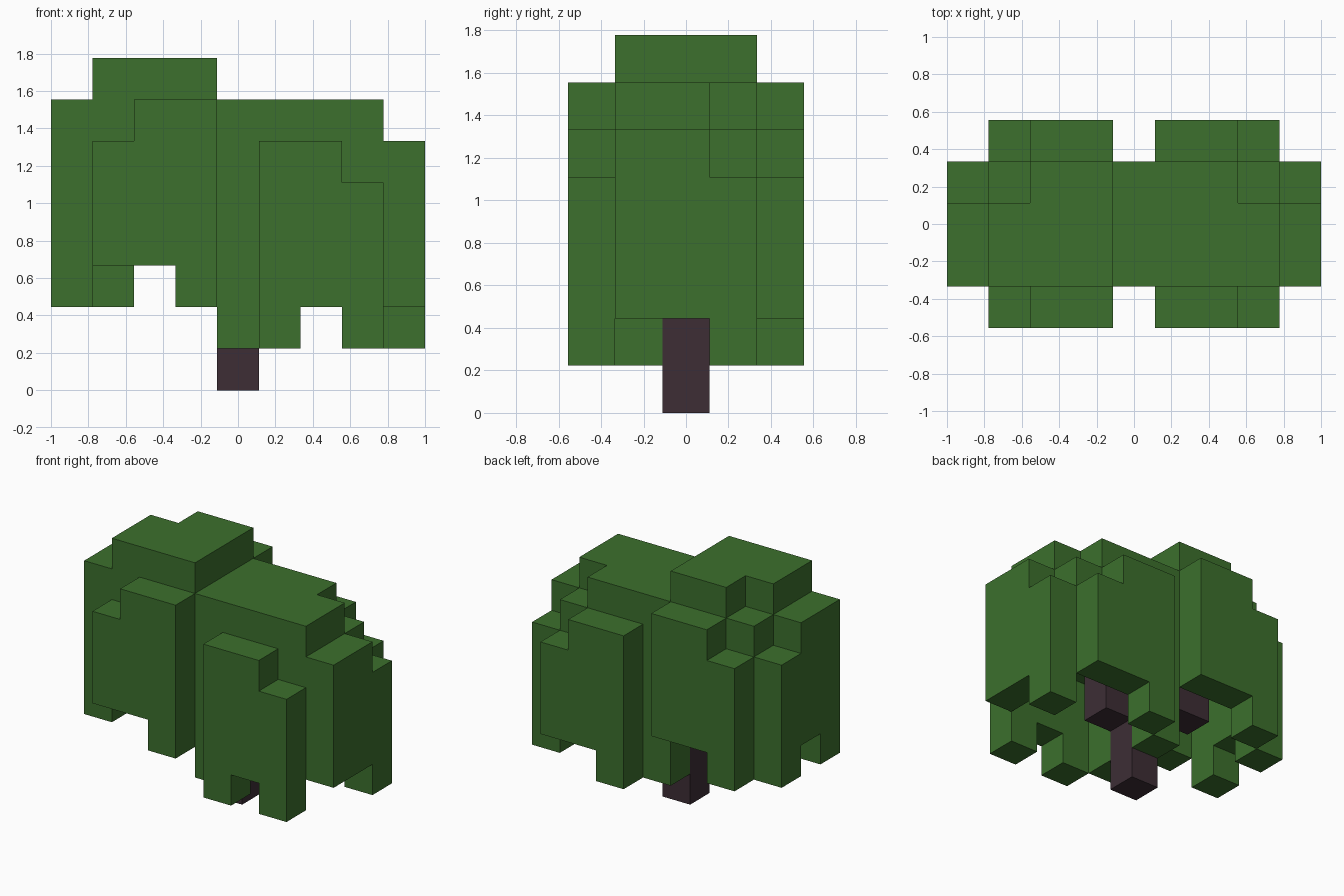
import bpy
import bmesh
from mathutils import Vector

old = bpy.data.objects.get("Cube")
if old:
    bpy.data.objects.remove(old, do_unlink=True)

UNIT = 2 / 9  # edge of one block


def make_material(name, rgb):
    mat = bpy.data.materials.new(name)
    mat.use_nodes = True
    colour = (*rgb, 1)
    mat.diffuse_color = colour
    mat.node_tree.nodes["Principled BSDF"].inputs["Base Color"].default_value = colour
    return mat


def build_blocks(name, cells, mat):
    """Skin a set of grid cells with only their outer faces."""
    bm = bmesh.new()
    for cell in cells:
        centre = Vector(cell)
        for axis in range(3):
            for sign in (-1, 1):
                normal = Vector((0, 0, 0))
                normal[axis] = sign
                if tuple(int(v) for v in centre + normal) in cells:
                    continue
                u = Vector((0, 0, 0))
                u[(axis + 1) % 3] = 0.5
                v = normal.cross(u)
                mid = centre + normal / 2 + Vector((0, 0, 0.5))
                corners = (mid + u + v, mid - u + v, mid - u - v, mid + u - v)
                face = bm.faces.new([bm.verts.new(c * UNIT) for c in corners])
                face.normal_update()
                if face.normal.dot(normal) < 0:
                    face.normal_flip()
    bmesh.ops.remove_doubles(bm, verts=bm.verts, dist=0.001)
    bmesh.ops.dissolve_limit(bm, angle_limit=0.01, verts=bm.verts, edges=bm.edges)
    mesh = bpy.data.meshes.new(name)
    bm.to_mesh(mesh)
    bm.free()
    mesh.materials.append(mat)
    obj = bpy.data.objects.new(name, mesh)
    bpy.context.collection.objects.link(obj)
    return obj


leaf_green = make_material("leaf_green", (0.045, 0.162, 0.026))
bark_brown = make_material("bark_brown", (0.047, 0.027, 0.036))

# Canopy: top and underside height of each column, rows run front to back
tops = (".677.665.", "788877776", "788877776", "678877765", ".677.665.")
undersides = (".332.121.", "255514442", "355544442", "255514441", ".233.122.")
canopy = set()
for row, (high, low) in enumerate(zip(tops, undersides)):
    for col, (top, bottom) in enumerate(zip(high, low)):
        if top != ".":
            canopy |= {(col - 4, row - 2, z) for z in range(int(bottom), int(top))}
build_blocks("canopy", canopy, leaf_green)

# Trunk with a branch to each side, rising into the canopy
trunk = {(0, 0, z) for z in range(4)}
trunk |= {(1, 0, z) for z in (2, 3)}
trunk |= {(x, 0, z) for x in (-1, -2) for z in (3, 4)}
build_blocks("trunk", trunk, bark_brown)
